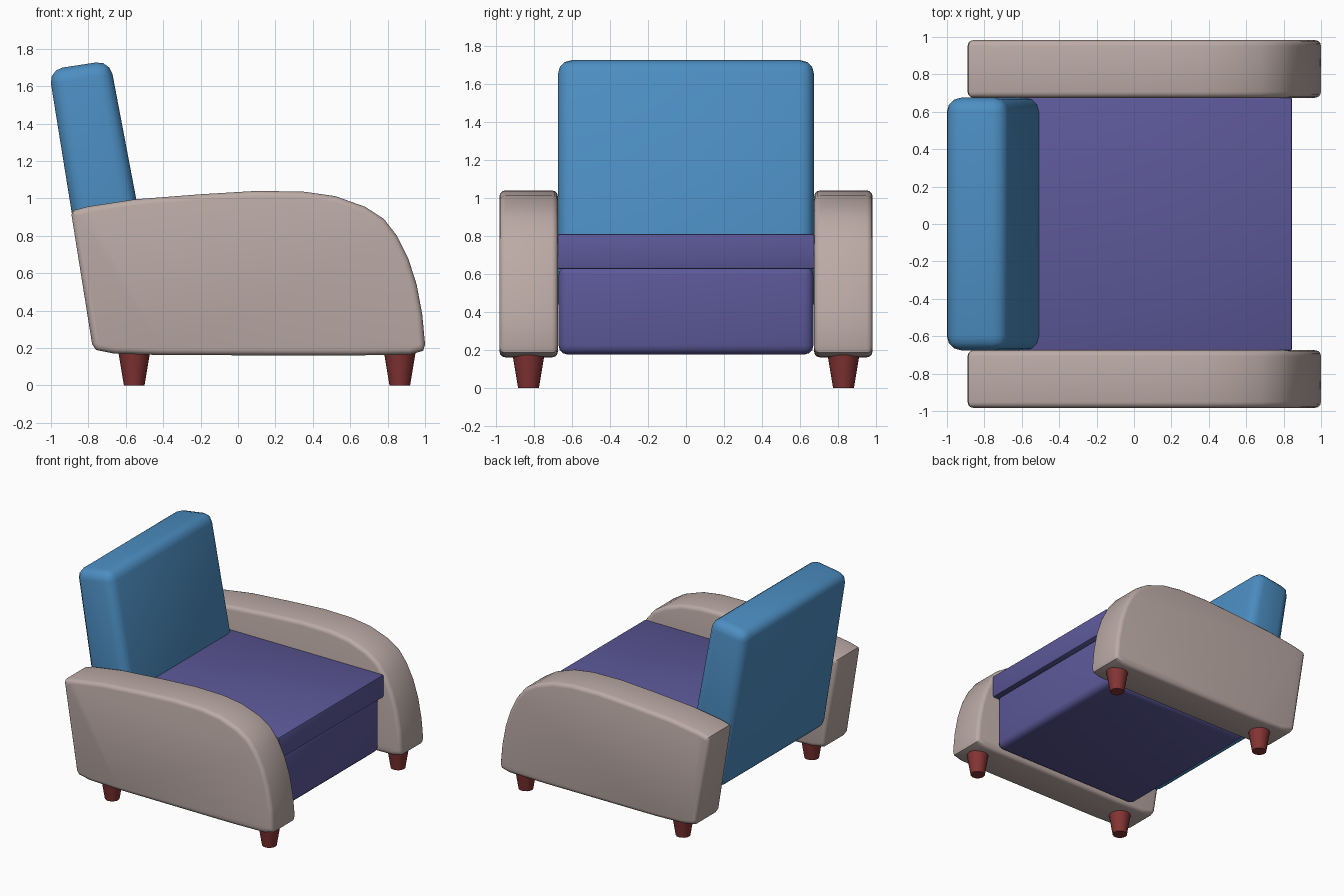
import bpy, bmesh

if "Cube" in bpy.data.objects:
    bpy.data.objects.remove(bpy.data.objects["Cube"])

def material(name, rgb):
    m = bpy.data.materials.new(name)
    m.diffuse_color = (*rgb, 1)
    m.use_nodes = True
    m.node_tree.nodes["Principled BSDF"].inputs["Base Color"].default_value = m.diffuse_color
    return m

TAUPE = material("taupe fabric", (0.50, 0.405, 0.38))
PURPLE = material("purple fabric", (0.108, 0.098, 0.32))
BLUE = material("blue fabric", (0.072, 0.27, 0.54))
RED = material("dark red wood", (0.23, 0.034, 0.034))

def slab(name, profile, y0, y1, bevel, mat, segs=3, caps_only=False):
    """Extrude an x-z profile from y0 to y1 and round its edges."""
    bm = bmesh.new()
    face = bm.faces.new([bm.verts.new((x, y0, z)) for x, z in profile])
    ext = bmesh.ops.extrude_face_region(bm, geom=[face])
    for v in ext["geom"]:
        if isinstance(v, bmesh.types.BMVert):
            v.co.y = y1
    bmesh.ops.recalc_face_normals(bm, faces=bm.faces)
    edges = [e for e in bm.edges
             if not caps_only or abs(e.verts[0].co.y - e.verts[1].co.y) < 1e-4]
    bmesh.ops.bevel(bm, geom=edges, offset=bevel, segments=segs, profile=0.5,
                    affect='EDGES', clamp_overlap=True)
    return finish(name, bm, mat)

def finish(name, bm, mat, angle=0.7):
    bmesh.ops.recalc_face_normals(bm, faces=bm.faces)
    me = bpy.data.meshes.new(name)
    bm.to_mesh(me)
    bm.free()
    me.materials.append(mat)
    ob = bpy.data.objects.new(name, me)
    bpy.context.collection.objects.link(ob)
    bpy.ops.object.select_all(action='DESELECT')
    ob.select_set(True)
    bpy.context.view_layer.objects.active = ob
    bpy.ops.object.shade_smooth_by_angle(angle=angle)
    return ob

def box(x0, x1, z0, z1):
    return [(x0, z0), (x1, z0), (x1, z1), (x0, z1)]

# Curved arm outline, from lower back round over the top to the front
ARM = [(-0.78, 0.22), (-0.89, 0.91), (-0.885, 0.935), (-0.80, 0.957), (-0.55, 0.995),
       (-0.2, 1.022), (0.1, 1.04), (0.35, 1.036), (0.52, 1.012), (0.68, 0.955),
       (0.78, 0.89), (0.85, 0.80), (0.91, 0.68), (0.955, 0.54), (0.985, 0.38),
       (1.0, 0.22), (0.99, 0.185), (0.92, 0.165), (0.6, 0.16), (-0.4, 0.162),
       (-0.66, 0.17), (-0.76, 0.19)]

for side, s in (("left", -1), ("right", 1)):
    slab(side + "_arm", ARM, s * 0.675, s * 0.983, 0.045, TAUPE, caps_only=True)
    # Tapered legs
    for end, x in (("front", 0.865), ("back", -0.555)):
        bm = bmesh.new()
        bmesh.ops.create_cone(bm, cap_ends=True, segments=16, radius1=0.055,
                              radius2=0.085, depth=0.18)
        bmesh.ops.translate(bm, verts=bm.verts, vec=(x, s * 0.83, 0.09))
        finish(f"{end}_{side}_leg", bm, RED)

# Seat cushion and the base under it
slab("seat", box(-0.62, 0.845, 0.625, 0.81), -0.678, 0.678, 0.012, PURPLE, segs=2)
slab("seat_base", box(-0.54, 0.815, 0.175, 0.64), -0.672, 0.672, 0.05, PURPLE)

# Leaning back cushion
BACK = [(-0.80, 0.37), (-0.425, 0.37), (-0.685, 1.738), (-1.012, 1.688)]
slab("back_cushion", BACK, -0.675, 0.675, 0.075, BLUE)
